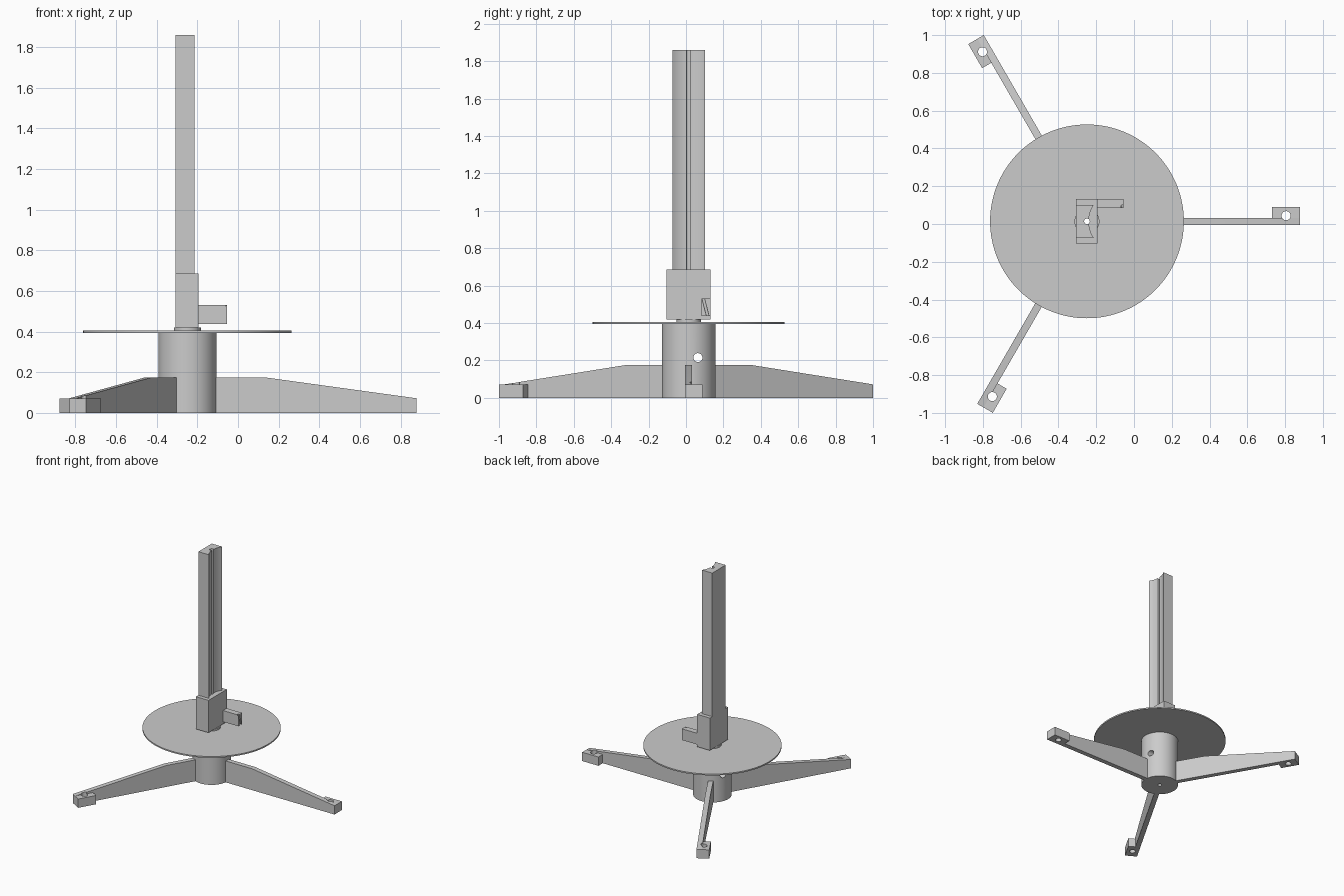
import bpy, bmesh, math
from mathutils import Matrix, Vector

cube = bpy.data.objects.get("Cube")
if cube:
    bpy.data.objects.remove(cube, do_unlink=True)

AXIS = Vector((-0.249, 0.014, 0))   # centre of the hub and bore

grey = bpy.data.materials.new("plain grey")
grey.use_nodes = True
grey.diffuse_color = (0.6, 0.6, 0.6, 1)
grey.node_tree.nodes["Principled BSDF"].inputs["Base Color"].default_value = (0.6, 0.6, 0.6, 1)


def make(name, bm):
    bmesh.ops.recalc_face_normals(bm, faces=bm.faces[:])
    mesh = bpy.data.meshes.new(name)
    bm.to_mesh(mesh)
    bm.free()
    mesh.materials.append(grey)
    obj = bpy.data.objects.new(name, mesh)
    bpy.context.collection.objects.link(obj)
    return obj


def prism(name, points, depth):
    """Extrude a closed outline of 3D points along a vector."""
    bm = bmesh.new()
    face = bm.faces.new([bm.verts.new(p) for p in points])
    new = bmesh.ops.extrude_face_region(bm, geom=[face])["geom"]
    bmesh.ops.translate(bm, vec=depth, verts=[v for v in new if isinstance(v, bmesh.types.BMVert)])
    return make(name, bm)


def box(name, x, y, z):
    return prism(name, [(x[0], y[0], z[0]), (x[1], y[0], z[0]), (x[1], y[1], z[0]), (x[0], y[1], z[0])],
                 (0, 0, z[1] - z[0]))


def rod(name, start, end, radius, sides=32):
    start, end = Vector(start), Vector(end)
    span = end - start
    turn = span.to_track_quat("Z", "Y").to_matrix().to_4x4()
    bm = bmesh.new()
    bmesh.ops.create_cone(bm, cap_ends=True, segments=sides, radius1=radius, radius2=radius,
                          depth=span.length, matrix=Matrix.Translation((start + end) / 2) @ turn)
    return make(name, bm)


def drill(obj, start, end, radius):
    """Cut a round hole and drop the cutter."""
    cutter = rod("hole_cutter", start, end, radius, 24)
    mod = obj.modifiers.new("hole", "BOOLEAN")
    mod.operation, mod.solver, mod.object = "DIFFERENCE", "EXACT", cutter
    bpy.context.view_layer.update()
    graph = bpy.context.evaluated_depsgraph_get()
    cut = bpy.data.meshes.new_from_object(obj.evaluated_get(graph))
    obj.modifiers.clear()
    obj.data = cut
    bpy.data.objects.remove(cutter, do_unlink=True)


# Hub, turntable disc and spindle
hub = rod("hub", (0, 0, 0), (0, 0, 0.394), 0.143, 96)
disc = rod("turntable_disc", (0, 0, 0.394), (0, 0, 0.405), 0.513, 128)
spindle = rod("spindle", (0, 0, 0.405), (0, 0, 0.42), 0.066, 64)
drill(hub, (-0.3, 0.05, 0.215), (0.3, 0.05, 0.215), 0.024)

# Socket block holding the column
block = box("socket_block", (-0.059, 0.055), (-0.118, 0.118), (0.42, 0.685))

# Column with a concave front
HALF, SAG, FRONT = 0.087, 0.026, 0.0355
radius = (HALF ** 2 + SAG ** 2) / (2 * SAG)
swing = math.asin(HALF / radius)
outline = [(-0.059, HALF, 0.685), (-0.059, -HALF, 0.685)]
for i in range(25):
    a = swing * (i / 12 - 1)
    outline.append((FRONT - SAG + radius * (1 - math.cos(a)), radius * math.sin(a), 0.685))
column = prism("column", outline, (0, 0, 1.175))

# Central bore runs through the whole stack
for part in (hub, disc, spindle, block, column):
    drill(part, (0, 0, -0.1), (0, 0, 2), 0.015)

# Side arm with a slanted hole breaking through its tip
arm = box("side_arm", (0.055, 0.194), (0.07, 0.118), (0.438, 0.53))
drill(arm, (0.188, 0.068, 0.57), (0.188, 0.112, 0.4), 0.009)

parts = [hub, disc, spindle, block, column, arm]
for part in parts:
    part.location = AXIS

# Three tapered legs, each with a drilled foot
for i, side in enumerate(("left", "back_right", "front_right")):
    side_view = [(0.12, 0), (1.127, 0), (1.127, 0.072), (0.38, 0.175), (0.12, 0.175)]
    leg = prism(side + "_leg", [(x, -0.02, z) for x, z in side_view], (0, 0.039, 0))
    foot = box(side + "_foot", (0.98, 1.127), (0.019, 0.075), (0, 0.072))
    for part in (leg, foot):
        drill(part, (1.054, 0.03, -0.1), (1.054, 0.03, 0.3), 0.024)
        part.location = AXIS
        part.rotation_euler.z = i * math.tau / 3
        parts.append(part)

# Smooth round surfaces, sharp edges elsewhere
bpy.ops.object.select_all(action="DESELECT")
for part in parts:
    part.select_set(True)
bpy.context.view_layer.objects.active = hub
bpy.ops.object.shade_smooth_by_angle(angle=math.radians(30))
